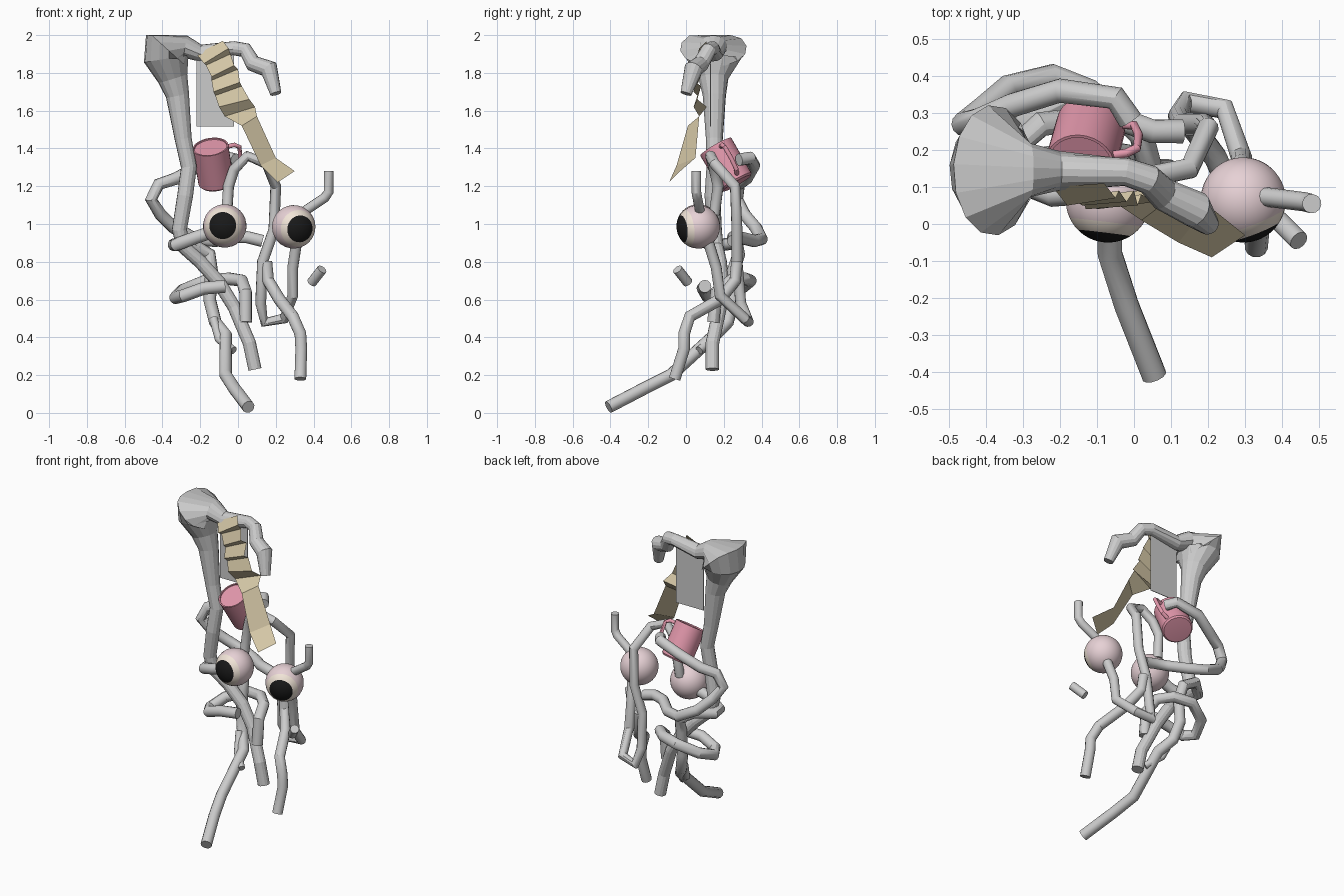
import bpy, bmesh, math
from mathutils import Vector


def material(name, rgb):
    m = bpy.data.materials.new(name)
    m.diffuse_color = (*rgb, 1)
    return m


PINK = material("mug_pink", (0.78, 0.32, 0.42))
SKIN = material("eye_pink", (0.80, 0.64, 0.67))
CREAM = material("eye_cream", (0.88, 0.78, 0.68))
BLACK = material("pupil_black", (0.01, 0.01, 0.01))
TAN = material("strap_tan", (0.66, 0.57, 0.38))


def add_object(name, bm, *mats, smooth=None):
    mesh = bpy.data.meshes.new(name)
    bm.to_mesh(mesh)
    bm.free()
    ob = bpy.data.objects.new(name, mesh)
    bpy.context.collection.objects.link(ob)
    for m in mats:
        mesh.materials.append(m)
    if smooth:
        select(ob)
        bpy.ops.object.shade_smooth_by_angle(angle=math.radians(smooth))
    return ob


def select(ob):
    bpy.ops.object.select_all(action='DESELECT')
    ob.select_set(True)
    bpy.context.view_layer.objects.active = ob


def tube(name, pts, radius=0.034, res=4, smooth=31, mat=None):
    """Bent pipe through the points; an optional 4th value sets the radius there."""
    cu = bpy.data.curves.new(name, 'CURVE')
    cu.dimensions = '3D'
    cu.bevel_depth = 1.0
    cu.bevel_resolution = res
    cu.use_fill_caps = True
    sp = cu.splines.new('POLY')
    sp.points.add(len(pts) - 1)
    for p, c in zip(sp.points, pts):
        p.co = (*c[:3], 1)
        p.radius = c[3] if len(c) > 3 else radius
    ob = bpy.data.objects.new(name, cu)
    bpy.context.collection.objects.link(ob)
    select(ob)
    bpy.ops.object.convert(target='MESH')
    ob = bpy.context.object
    if mat:
        ob.data.materials.clear()
        ob.data.materials.append(mat)
    if smooth:
        bpy.ops.object.shade_smooth_by_angle(angle=math.radians(smooth))
    else:
        bpy.ops.object.shade_flat()
    return ob


# Flared corner with the long trunk on one side and a short spout on the other
trunk = tube("flared_trunk", [
    (0.09, 0.14, 0.23, .036), (0.06, 0.14, 0.37, .036), (-0.02, 0.18, 0.56, .036),
    (-0.10, 0.19, 0.69, .037), (-0.20, 0.18, 0.80, .037), (-0.29, 0.16, 0.88, .038),
    (-0.31, 0.15, 0.97, .04), (-0.28, 0.14, 1.15, .042), (-0.26, 0.15, 1.30, .042),
    (-0.29, 0.15, 1.45, .045), (-0.32, 0.15, 1.68, .062), (-0.345, 0.145, 1.77, .08),
    (-0.38, 0.145, 1.875, .12), (-0.38, 0.145, 1.93, .145), (-0.28, 0.145, 1.94, .06),
    (-0.20, 0.145, 1.905, .045), (-0.02, 0.14, 1.93, .038),
    (0.04, 0.12, 1.92, .04), (0.08, 0.08, 1.85, .044), (0.165, 0.04, 1.82, .05),
    (0.20, 0.0, 1.69, .03)], res=5, smooth=None)
for v in trunk.data.vertices:          # flatten the top and widen the flare front to back
    if v.co.x < -0.2 and v.co.z > 1.8:
        v.co.y = 0.145 + (v.co.y - 0.145) * 1.22
        v.co.x = max(v.co.x, -0.5)
        v.co.z = min(v.co.z, 2.0)

# Thin back plate
bm = bmesh.new()
bmesh.ops.create_cube(bm, size=1)
bmesh.ops.scale(bm, verts=bm.verts, vec=(0.20, 0.004, 0.39))
bmesh.ops.translate(bm, verts=bm.verts, vec=(-0.12, 0.13, 1.71))
add_object("back_plate", bm)

# Crumpled strap: left edge, right edge and depth per row
rows = [
    (-.22, 1.90, -.08, 1.97, .10, .11), (-.18, 1.85, -.05, 1.93, .05, .07),
    (-.17, 1.84, -.04, 1.90, .07, .09), (-.14, 1.78, -.02, 1.84, .05, .06),
    (-.14, 1.76, .00, 1.82, .07, .09), (-.13, 1.70, .01, 1.75, .04, .05),
    (-.12, 1.68, .02, 1.73, .06, .08), (-.10, 1.62, .06, 1.66, .04, .06),
    (-.07, 1.57, .09, 1.62, .07, .11), (.02, 1.52, .10, 1.57, .01, .07),
    (.12, 1.31, .20, 1.35, -.05, .05), (.21, 1.22, .30, 1.28, -.09, -.03)]
bm = bmesh.new()
prev = None
for lx, lz, rx, rz, ly, ry in rows:
    cur = (bm.verts.new((lx, ly, lz)), bm.verts.new((rx, ry, rz)))
    if prev:
        bm.faces.new((prev[0], cur[0], cur[1], prev[1]))
    prev = cur
add_object("crumpled_strap", bm, TAN)

# Tilted mug: lathed, filled to the rim, with a handle
mug_pos = Vector((-0.13, 0.215, 1.31))
mug_rot = Vector((0, 0, 1)).rotation_difference(Vector((-0.03, -0.11, 0.19)))
profile = [(0, -.115), (.085, -.11), (.094, -.10), (.095, .115), (.087, .115), (.086, .108), (0, .108)]
bm = bmesh.new()
vs = [bm.verts.new((r, 0, z)) for r, z in profile]
es = [bm.edges.new(p) for p in zip(vs, vs[1:])]
bmesh.ops.spin(bm, geom=vs + es, axis=(0, 0, 1), cent=(0, 0, 0), angle=2 * math.pi, steps=28)
bmesh.ops.remove_doubles(bm, verts=bm.verts, dist=1e-5)
bmesh.ops.recalc_face_normals(bm, faces=bm.faces)
parts = [add_object("mug_body", bm, PINK, smooth=35)]
parts.append(tube("mug_handle", [
    (.08, .02, .09), (.125, .03, .09), (.15, .035, .07), (.145, .035, 0), (.125, .03, -.06), (.08, .02, -.08)],
    radius=.012, mat=PINK))
for ob in parts:
    ob.rotation_mode = 'QUATERNION'
    ob.rotation_quaternion = mug_rot
    ob.location = mug_pos


# Eyeballs: rings around the gaze axis split into pupil, cream ring and ball
def eye(name, centre, gaze):
    bm = bmesh.new()
    bmesh.ops.create_uvsphere(bm, u_segments=28, v_segments=28, radius=0.115)
    for f in bm.faces:
        a = math.degrees(f.calc_center_median().angle(Vector((0, 0, 1))))
        f.material_index = 2 if a < 38.5 else 1 if a < 57 else 0
    ob = add_object(name, bm, SKIN, CREAM, BLACK, smooth=30)
    ob.rotation_mode = 'QUATERNION'
    ob.rotation_quaternion = Vector((0, 0, 1)).rotation_difference(Vector(gaze))
    ob.location = centre


eye("left_eye", (-0.07, 0.065, 0.99), (-0.12, -0.99, 0.02))
eye("right_eye", (0.295, 0.065, 0.985), (0.36, -0.92, -0.12))

# Tangled pipes
tube("arched_pipe", [
    (-.06, .15, 1.05), (-.05, .17, 1.20), (-.02, .15, 1.29), (.05, .13, 1.36), (.15, .15, 1.32),
    (.20, .26, 1.20), (.19, .27, .97), (.13, .27, .80), (.12, .29, .58), (.14, .33, .48),
    (.245, .31, .50), (.29, .18, .62), (.29, .16, .77), (.31, .12, .90)], .029)
tube("left_loop_pipe", [
    (-.01, .28, 1.34), (-.05, .34, 1.35), (-.2, .36, 1.31), (-.33, .32, 1.24), (-.42, .28, 1.21),
    (-.46, .27, 1.13), (-.41, .31, 1.05), (-.34, .37, .98), (-.22, .40, .92),
    (-.12, .36, .91), (-.03, .28, .93), (.05, .25, .93), (.13, .25, .91)], .033)
tube("left_foot_pipe", [
    (-.10, .09, .97), (-.22, .08, .93), (-.33, .12, .89), (-.34, .19, .89), (-.25, .27, .90),
    (-.15, .28, .84), (-.14, .25, .75), (-.15, .25, .60), (-.12, .22, .48), (-.065, .15, .41),
    (-.065, -.08, .20), (-.02, -.22, .13), (.055, -.41, .031)], .034)
tube("low_loop_pipe", [
    (-.07, .10, .67), (-.18, .09, .66), (-.29, .11, .62), (-.33, .18, .61), (-.29, .28, .65),
    (-.17, .34, .70), (-.05, .31, .71), (.02, .24, .70), (.04, .16, .64), (.04, .145, .48)], .034)
tube("right_foot_pipe", [
    (.15, .27, .80), (.16, .26, .70), (.22, .18, .60), (.29, .02, .51), (.33, -.01, .42),
    (.335, -.01, .34), (.33, -.06, .18)], .032)
tube("short_pipe_end", [(-.13, .20, .50), (-.10, .14, .39), (-.025, .07, .33)], .023)
tube("eye_antenna", [(.34, .075, 1.06), (.46, .06, 1.14), (.48, .055, 1.17), (.48, .055, 1.28)], .026)
tube("loose_pipe_end", [(.39, .01, .69), (.445, -.045, .76)], .027)
